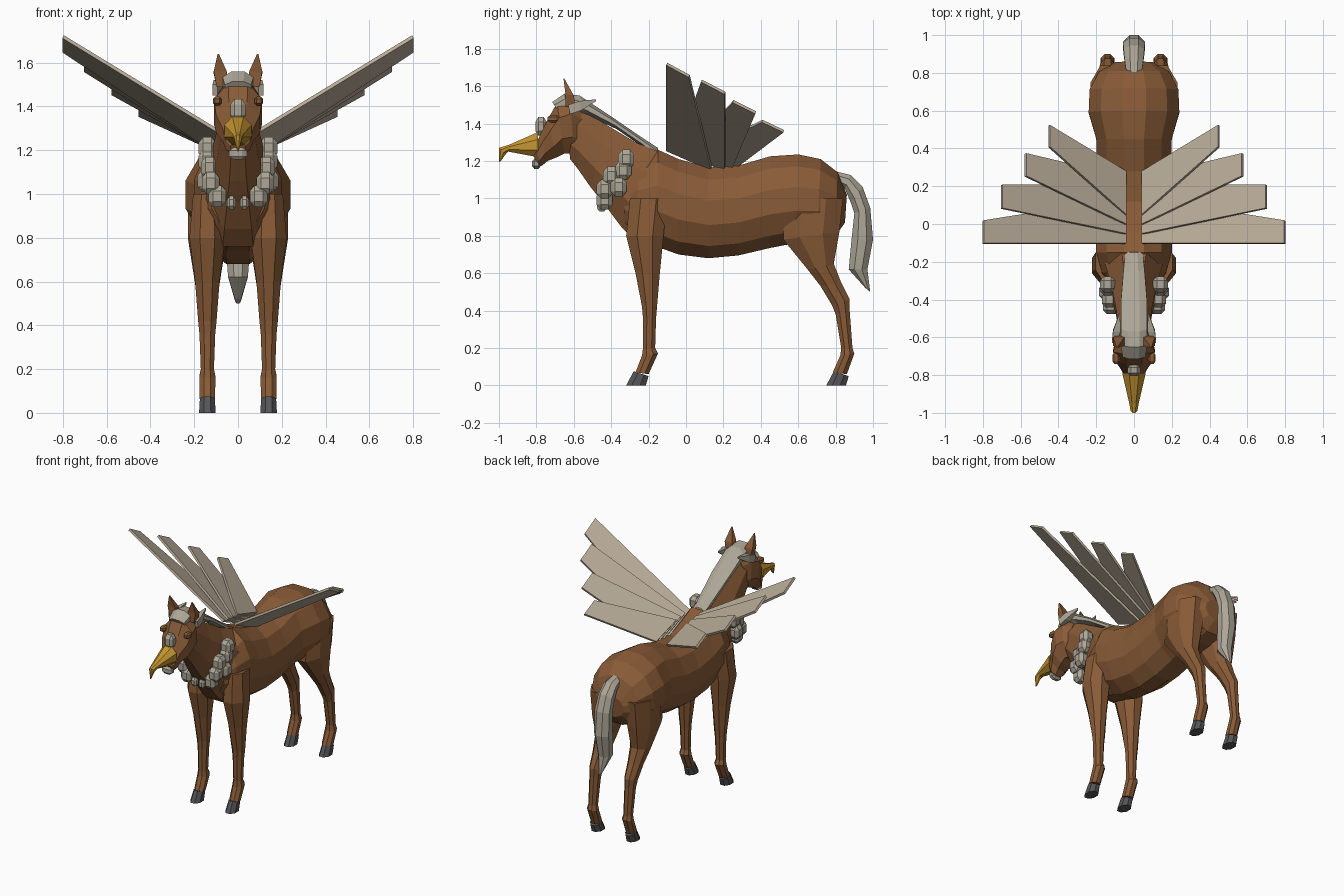
import bpy
import bmesh
from math import sin, cos, pi
from mathutils import Vector

default_cube = bpy.data.objects.get("Cube")
if default_cube:
    bpy.data.objects.remove(default_cube, do_unlink=True)


def make_material(name, red, green, blue):
    material = bpy.data.materials.new(name)
    material.use_nodes = True
    colour = (red, green, blue, 1)
    material.diffuse_color = colour
    material.node_tree.nodes["Principled BSDF"].inputs["Base Color"].default_value = colour
    return material


brown = make_material("chestnut brown", .25, .105, .038)
tan = make_material("feather tan", .49, .42, .32)
grey = make_material("warm grey hair", .42, .385, .31)
gold = make_material("beak gold", .56, .30, .03)
dark = make_material("hoof grey", .09, .09, .097)


def finish(bm, name, material):
    """Turn a bmesh into a flat shaded object."""
    bmesh.ops.recalc_face_normals(bm, faces=bm.faces)
    mesh = bpy.data.meshes.new(name)
    bm.to_mesh(mesh)
    bm.free()
    mesh.materials.append(material)
    obj = bpy.data.objects.new(name, mesh)
    bpy.context.collection.objects.link(obj)
    return obj


def loft(name, material, sections, sides=8, x=0, lean=0):
    """Skin rings; each section is two opposite (y, z) points and a half width."""
    bm = bmesh.new()
    rings = []
    grow = 1 / cos(pi / sides)
    for row, (py, pz, qy, qz, width) in enumerate(sections):
        ring = []
        for i in range(sides):
            angle = (i + .5) * 2 * pi / sides
            along = cos(angle) * grow / 2
            ring.append(bm.verts.new((
                x + lean * row + width * sin(angle) * grow,
                (py + qy) / 2 + (py - qy) * along,
                (pz + qz) / 2 + (pz - qz) * along)))
        rings.append(ring)
    for lower, upper in zip(rings, rings[1:]):
        for i in range(sides):
            j = (i + 1) % sides
            bm.faces.new((lower[i], lower[j], upper[j], upper[i]))
    bm.faces.new(rings[0])
    bm.faces.new(rings[-1])
    return finish(bm, name, material)


def pair(name, material, sections, sides=8, x=0, lean=0):
    """Make the left and right copies of a lofted part."""
    for side, sign in (("left", 1), ("right", -1)):
        loft(side + "_" + name, material, sections, sides, sign * x, sign * lean)


def tuft(name, material, centre, size):
    """Make a chamfered block."""
    bm = bmesh.new()
    bmesh.ops.create_cube(bm, size=1)
    bmesh.ops.bevel(bm, geom=bm.edges[:], offset=.26, segments=1, affect='EDGES')
    for vert in bm.verts:
        vert.co = Vector(c + v * s for c, v, s in zip(centre, vert.co, size))
    return finish(bm, name, material)


def feather(name, corners, sign, thickness=.016):
    """Make a flat plate from four corners."""
    points = [Vector((sign * x, y, z)) for x, y, z in corners]
    normal = (points[1] - points[0]).cross(points[3] - points[0]).normalized()
    if normal.z > 0:
        normal = -normal
    bm = bmesh.new()
    top = [bm.verts.new(p) for p in points]
    low = [bm.verts.new(p + normal * thickness) for p in points]
    bm.faces.new(top)
    bm.faces.new(low)
    for i in range(len(top)):
        j = (i + 1) % len(top)
        bm.faces.new((top[i], top[j], low[j], low[i]))
    return finish(bm, name, tan)


# Trunk from chest to rump
loft("body", brown, [
    (-.33, 1.10, -.33, .84, .12),
    (-.25, 1.20, -.27, .77, .17),
    (-.15, 1.26, -.15, .74, .20),
    (-.04, 1.21, -.04, .70, .20),
    (.12, 1.165, .12, .68, .195),
    (.28, 1.175, .28, .695, .195),
    (.45, 1.225, .45, .735, .20),
    (.60, 1.235, .58, .76, .24),
    (.72, 1.21, .70, .77, .235),
    (.81, 1.14, .80, .80, .185),
    (.86, 1.02, .85, .87, .10)], sides=12)

# Neck and head
loft("neck", brown, [
    (-.05, 1.2, -.26, .76, .17),
    (-.17, 1.26, -.34, .84, .15),
    (-.27, 1.30, -.43, .96, .12),
    (-.42, 1.39, -.51, 1.06, .095),
    (-.55, 1.47, -.58, 1.16, .08),
    (-.64, 1.51, -.62, 1.21, .07)])
loft("head", brown, [
    (-.56, 1.5, -.56, 1.24, .06),
    (-.62, 1.54, -.60, 1.24, .095),
    (-.69, 1.51, -.65, 1.24, .11),
    (-.74, 1.42, -.69, 1.22, .10),
    (-.78, 1.34, -.74, 1.2, .07),
    (-.81, 1.27, -.77, 1.175, .055),
    (-.82, 1.24, -.79, 1.17, .035)])
pair("ear", brown, [
    (-.645, 1.49, -.59, 1.49, .026),
    (-.645, 1.56, -.60, 1.55, .03),
    (-.655, 1.64, -.65, 1.64, .003)], sides=4, x=.072, lean=.009)
pair("ear_feather", grey, [
    (-.63, 1.50, -.62, 1.45, .012),
    (-.57, 1.52, -.56, 1.47, .02),
    (-.48, 1.53, -.48, 1.52, .003)], sides=4, x=.105, lean=-.014)
loft("beak", gold, [
    (-.79, 1.355, -.79, 1.22, .062),
    (-.95, 1.285, -.95, 1.25, .025),
    (-1, 1.27, -.965, 1.235, .018),
    (-1, 1.195, -.99, 1.2, .004)])
tuft("nose_tuft", grey, (0, -.775, 1.385), (.07, .06, .10))
tuft("chin_tuft", grey, (0, -.80, 1.185), (.08, .045, .055))

# Mane with forelock, and tail
loft("mane", grey, [
    (-.15, 1.27, -.14, 1.2, .045),
    (-.25, 1.335, -.21, 1.26, .055),
    (-.41, 1.445, -.37, 1.37, .068),
    (-.57, 1.55, -.52, 1.44, .07),
    (-.65, 1.56, -.63, 1.47, .07),
    (-.715, 1.515, -.68, 1.46, .06)])
loft("tail", grey, [
    (.80, 1.145, .80, 1.08, .04),
    (.88, 1.125, .85, 1.05, .05),
    (.945, 1.06, .88, .98, .055),
    (.985, .95, .90, .92, .058),
    (1, .78, .885, .78, .058),
    (.97, .62, .87, .62, .045),
    (.985, .50, .96, .52, .012)])

# Legs and hooves
pair("front_leg", brown, [
    (-.30, 1.0, -.10, 1.0, .065),
    (-.32, .80, -.12, .80, .082),
    (-.27, .60, -.14, .60, .056),
    (-.235, .42, -.155, .42, .042),
    (-.23, .36, -.16, .36, .036),
    (-.23, .20, -.165, .20, .03),
    (-.235, .16, -.15, .17, .037),
    (-.27, .07, -.20, .06, .035)], x=.14)
pair("hind_leg", brown, [
    (.53, 1.0, .84, 1.0, .09),
    (.52, .78, .82, .82, .088),
    (.65, .62, .79, .65, .062),
    (.72, .53, .83, .55, .048),
    (.78, .43, .875, .46, .04),
    (.80, .38, .875, .40, .035),
    (.83, .20, .89, .20, .03),
    (.825, .16, .90, .17, .037),
    (.785, .07, .86, .06, .035)], x=.14)
for part, shift in (("front_hoof", 0), ("hind_hoof", 1.07)):
    pair(part, dark, [
        (shift - .28, .075, shift - .20, .05, .034),
        (shift - .32, 0, shift - .215, 0, .038)], x=.14)

# Fluffy ruff, eyelids and wing feathers on both sides
ruff = [(.13, -.40, 1.12), (.125, -.435, 1.05), (.095, -.435, .99),
        (.14, -.335, 1.15), (.145, -.36, 1.06), (.14, -.32, 1.21)]
feathers = [
    ((.04, -.10, 1.265), (.795, -.10, 1.725), (.795, .02, 1.66), (.04, .14, 1.16)),
    ((.04, -.05, 1.26), (.695, .085, 1.635), (.695, .21, 1.57), (.04, .21, 1.16)),
    ((.04, 0, 1.255), (.57, .255, 1.525), (.57, .375, 1.465), (.04, .25, 1.17)),
    ((.04, .05, 1.25), (.445, .41, 1.42), (.445, .525, 1.365), (.04, .28, 1.18))]
for side, sign in (("left", 1), ("right", -1)):
    for number, (x, y, z) in enumerate(ruff):
        tuft(f"{side}_ruff_tuft_{number}", grey, (sign * x, y, z), (.08, .085, .10))
    tuft(side + "_small_tuft", grey, (sign * .03, -.45, .96), (.04, .05, .06))
    tuft(side + "_eyelid", brown, (sign * .095, -.71, 1.425), (.04, .06, .04))
    for number, corners in enumerate(feathers):
        feather(f"{side}_wing_feather_{number}", corners, sign)
